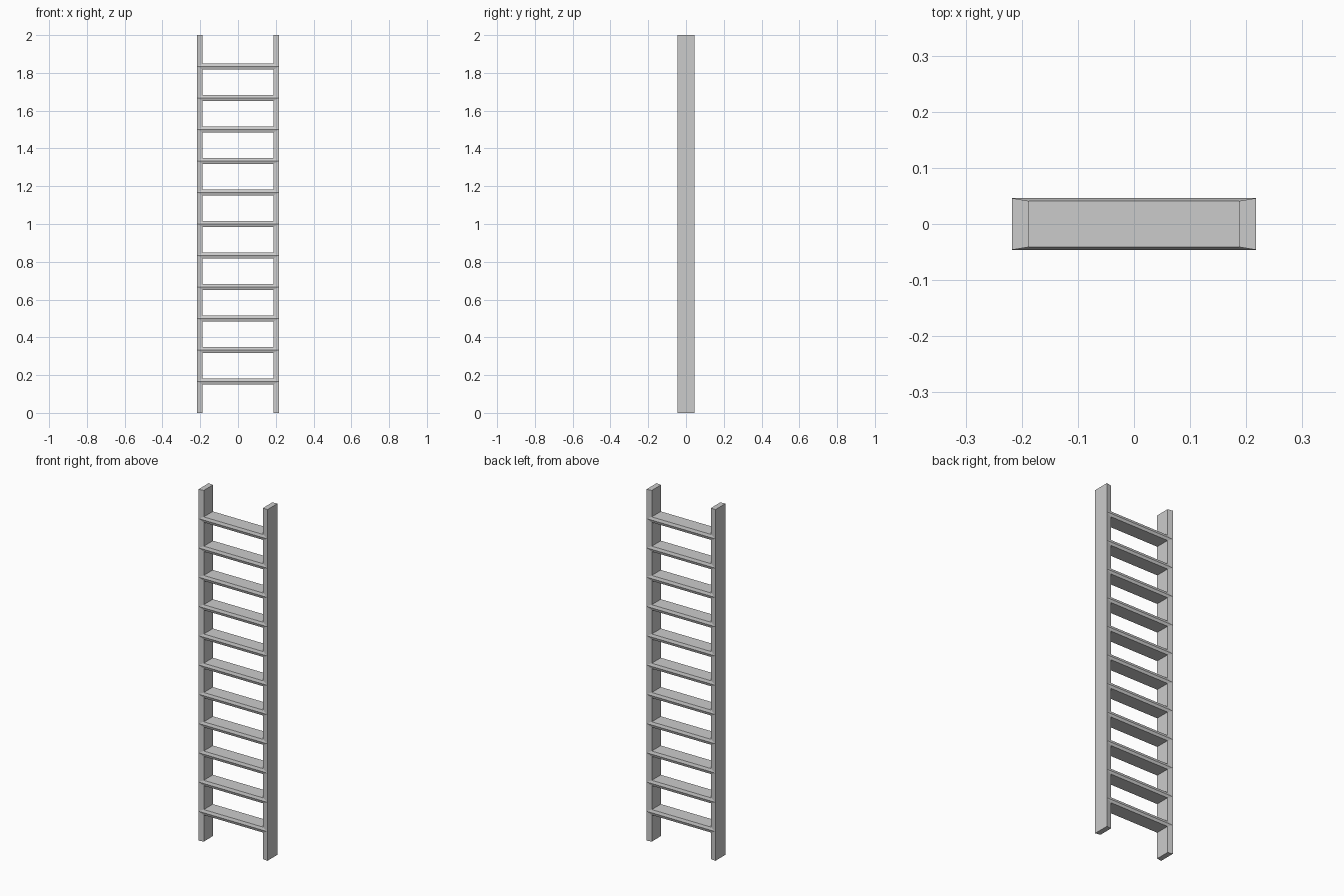
import bpy
import bmesh

if "Cube" in bpy.data.objects:
    bpy.data.objects.remove(bpy.data.objects["Cube"])

HEIGHT = 2.0
CELLS = 12                      # openings; rungs sit on the divisions between them
PITCH = HEIGHT / CELLS
X_OUT, X_IN = 0.217, 0.187      # outer and inner faces of the rails
Y_OUT, Y_IN = 0.046, 0.041      # depth at outer edge / ridge, and at inner edges
RUNG_HALF = 0.0155


def loft(name, rings):
    """Closed flat-faced solid through a stack of matching outlines."""
    bm = bmesh.new()
    loops = [[bm.verts.new(p) for p in ring] for ring in rings]
    n = len(loops[0])
    for low, high in zip(loops, loops[1:]):
        for i in range(n):
            j = (i + 1) % n
            bm.faces.new((low[i], low[j], high[j], high[i]))
    bm.faces.new(loops[0][::-1])
    bm.faces.new(loops[-1])
    bmesh.ops.recalc_face_normals(bm, faces=bm.faces[:])
    mesh = bpy.data.meshes.new(name)
    bm.to_mesh(mesh)
    bm.free()
    obj = bpy.data.objects.new(name, mesh)
    bpy.context.collection.objects.link(obj)
    return obj


def rectangle(x, y, z):
    return [(-x, -y, z), (x, -y, z), (x, y, z), (-x, y, z)]


# Side rails: boards slightly deeper at the outside than at the inside
def rail_outline(side, z):
    return [(side * X_IN, -Y_IN, z), (side * X_OUT, -Y_OUT, z),
            (side * X_OUT, Y_OUT, z), (side * X_IN, Y_IN, z)]


for label, side in (("left_rail", -1), ("right_rail", 1)):
    loft(label, [rail_outline(side, 0), rail_outline(side, HEIGHT)])

# Rungs: ridged along front and back, mitred into the rails at both ends
rungs = loft("rungs", [rectangle(X_IN, Y_IN, -RUNG_HALF),
                       rectangle(X_OUT, Y_OUT, 0),
                       rectangle(X_IN, Y_IN, RUNG_HALF)])
rungs.location.z = PITCH
array = rungs.modifiers.new("repeat", 'ARRAY')
array.count = CELLS - 1
array.use_relative_offset = False
array.use_constant_offset = True
array.constant_offset_displace = (0, 0, PITCH)
